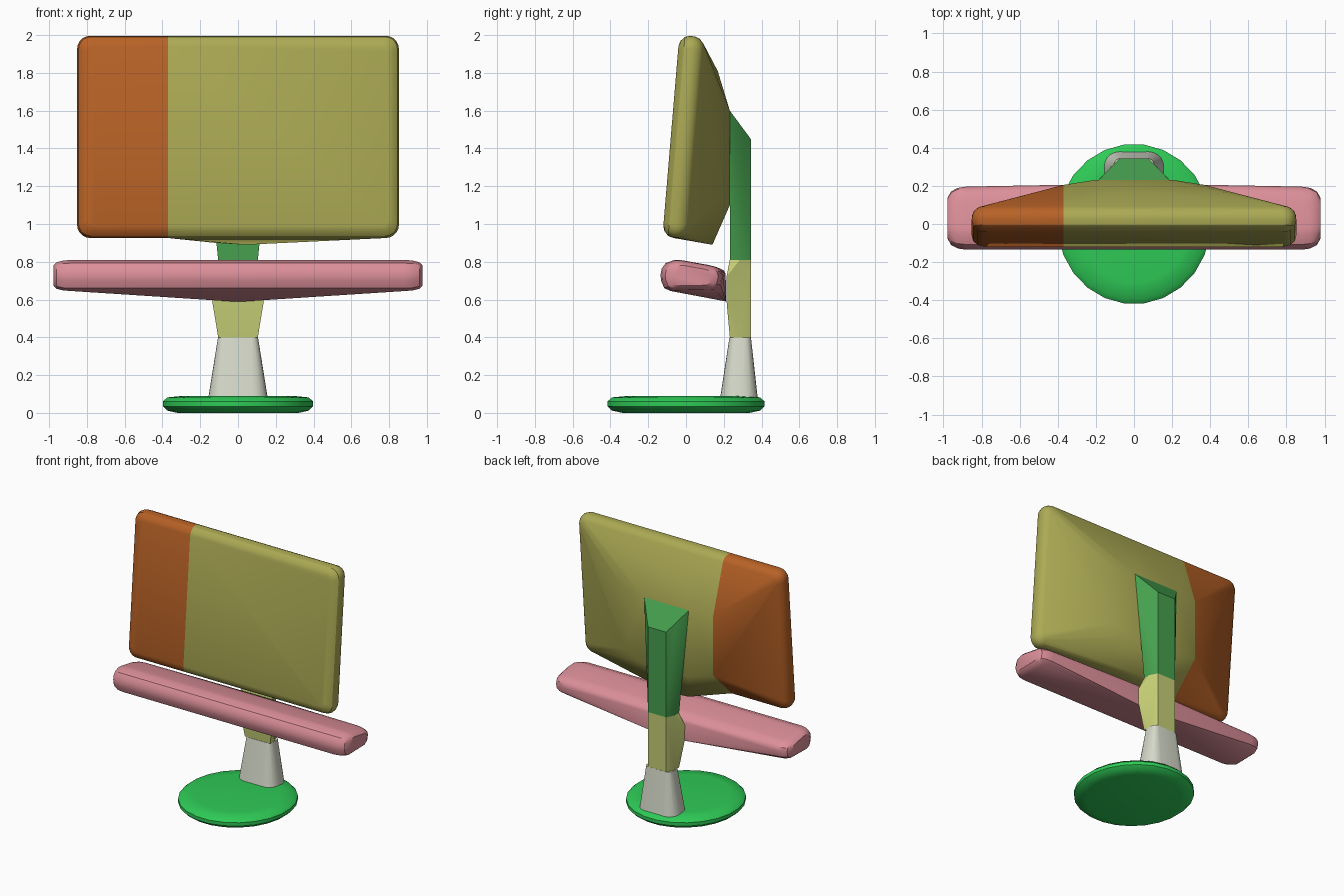
import bpy, bmesh, math

if "Cube" in bpy.data.objects:
    bpy.data.objects.remove(bpy.data.objects["Cube"])


def material(name, rgb):
    lin = [((c / 255 + 0.055) / 1.055) ** 2.4 for c in rgb] + [1]
    m = bpy.data.materials.new(name)
    m.use_nodes = True
    m.diffuse_color = lin
    b = m.node_tree.nodes["Principled BSDF"]
    b.inputs["Base Color"].default_value = lin
    b.inputs["Roughness"].default_value = 0.7
    return m


OLIVE = material("olive", (172, 170, 84))
ORANGE = material("orange", (184, 98, 38))
PINK = material("pink", (220, 143, 153))
BRIGHT_GREEN = material("bright green", (46, 202, 86))
DARK_GREEN = material("dark green", (70, 160, 78))
LIME = material("pale lime", (198, 207, 118))
GREY = material("warm grey", (214, 218, 202))


def hull(name, points, mat, angle=32):
    """Convex solid wrapped around a set of points."""
    bm = bmesh.new()
    for p in points:
        bm.verts.new(p)
    bmesh.ops.remove_doubles(bm, verts=bm.verts, dist=0.0005)
    res = bmesh.ops.convex_hull(bm, input=bm.verts)
    inner = {v for v in res["geom_interior"] if isinstance(v, bmesh.types.BMVert)}
    bmesh.ops.delete(bm, geom=list(inner), context="VERTS")
    bmesh.ops.dissolve_limit(bm, angle_limit=0.01, verts=bm.verts, edges=bm.edges)
    bmesh.ops.recalc_face_normals(bm, faces=bm.faces)
    me = bpy.data.meshes.new(name)
    bm.to_mesh(me)
    bm.free()
    me.materials.append(mat)
    ob = bpy.data.objects.new(name, me)
    bpy.context.collection.objects.link(ob)
    bpy.ops.object.select_all(action="DESELECT")
    ob.select_set(True)
    bpy.context.view_layer.objects.active = ob
    bpy.ops.object.shade_smooth_by_angle(angle=math.radians(angle))
    return ob


def rounded_rect(w, h, r, steps=5):
    """Outline of half-size w by h with corner radius r."""
    pts = []
    for k, (sx, sy) in enumerate([(1, 1), (-1, 1), (-1, -1), (1, -1)]):
        for i in range(steps + 1):
            a = math.pi / 2 * (k + i / steps)
            pts.append((sx * (w - r) + r * math.cos(a), sy * (h - r) + r * math.sin(a)))
    return pts


def both(points):
    """Points together with their mirror images across x = 0."""
    return [(s * x, y, z) for x, y, z in points for s in (1, -1)]


# Tilted screen slab: (depth, inset) rings give the rounded rim
TILT = math.radians(4.8)
SPLIT = -0.37
slab = []
for d, inset in [(0, 0.06), (0.008, 0.032), (0.03, 0.008), (0.06, 0),
                 (0.085, 0.002), (0.11, 0.012), (0.13, 0.035)]:
    for u, v in rounded_rect(0.852 - inset, 0.537 - inset, 0.07 - inset * 0.6):
        slab.append((u, -0.08 + d * math.cos(TILT) + v * math.sin(TILT),
                     1.466 + v * math.cos(TILT) - d * math.sin(TILT)))

# Back bulge of the screen, deepest where the stem meets it
bulge = both([(0.2, 0.232, 1.6), (0.18, 0.232, 1.1), (0.1, 0.168, 1.81)])
bulge += [(0.04, 0.14, 0.89), (-0.12, 0.14, 0.9)]
shoulder = [(0.37, 0.205, 1.6), (0.37, 0.205, 1.15)]
hull("screen_main", [(max(x, SPLIT), y, z) for x, y, z in slab] + bulge + both(shoulder), OLIVE)
hull("screen_side_panel", [(min(x, SPLIT), y, z) for x, y, z in slab]
     + [(-x, y, z) for x, y, z in shoulder], ORANGE)

# Shelf below the screen: rounded bar thickening toward the stem
section = [(-0.132, 0.7), (-0.135, 0.73), (-0.128, 0.765), (-0.108, 0.793), (-0.06, 0.81),
           (-0.02, 0.808), (0.12, 0.783), (0.16, 0.773), (0.188, 0.75), (0.196, 0.72),
           (0.185, 0.675), (0.15, 0.65), (-0.08, 0.645), (-0.115, 0.66)]
shelf = []
for x, k in [(0.88, 1.0), (0.925, 0.96), (0.96, 0.85), (0.978, 0.65)]:
    shelf += [(x, 0.03 + (y - 0.03) * k, 0.725 + (z - 0.725) * k) for y, z in section]
shelf += [(0.15, 0.21, 0.735), (0.2, 0.2, 0.755), (0.03, 0.212, 0.59)]
hull("shelf", both(shelf), PINK)

# Upper stem, flaring to the back of the screen
hull("stem_upper", both([(0.105, 0.232, 0.81), (0.105, 0.285, 0.81), (0.075, 0.343, 0.81),
                         (0.185, 0.232, 1.6), (0.075, 0.343, 1.45), (0.12, 0.3, 1.5)]),
     DARK_GREEN)

# Middle stem, widest at the front where it holds the shelf
hull("stem_middle", both([(0.105, 0.232, 0.81), (0.105, 0.285, 0.81), (0.075, 0.343, 0.81),
                          (0.14, 0.214, 0.72), (0.138, 0.214, 0.6),
                          (0.105, 0.232, 0.4), (0.105, 0.285, 0.4), (0.075, 0.343, 0.4)]),
     LIME)

# Lower stem, rounded and spreading onto the base
lower = [(x, 0.287 + y, 0.4) for x, y in rounded_rect(0.106, 0.057, 0.035)]
lower += [(x, 0.28 + y, 0.075) for x, y in rounded_rect(0.158, 0.1, 0.08)]
hull("stem_lower", lower, GREY)

# Round base plate
base = []
for r, z in [(0.33, 0.0), (0.385, 0.012), (0.41, 0.035), (0.41, 0.06), (0.385, 0.082), (0.3, 0.09)]:
    for i in range(24):
        a = math.tau * (i + 0.5) / 24
        base.append((r * 0.98 * math.cos(a), r * 1.025 * math.sin(a), z))
hull("base_plate", base, BRIGHT_GREEN, 40)
